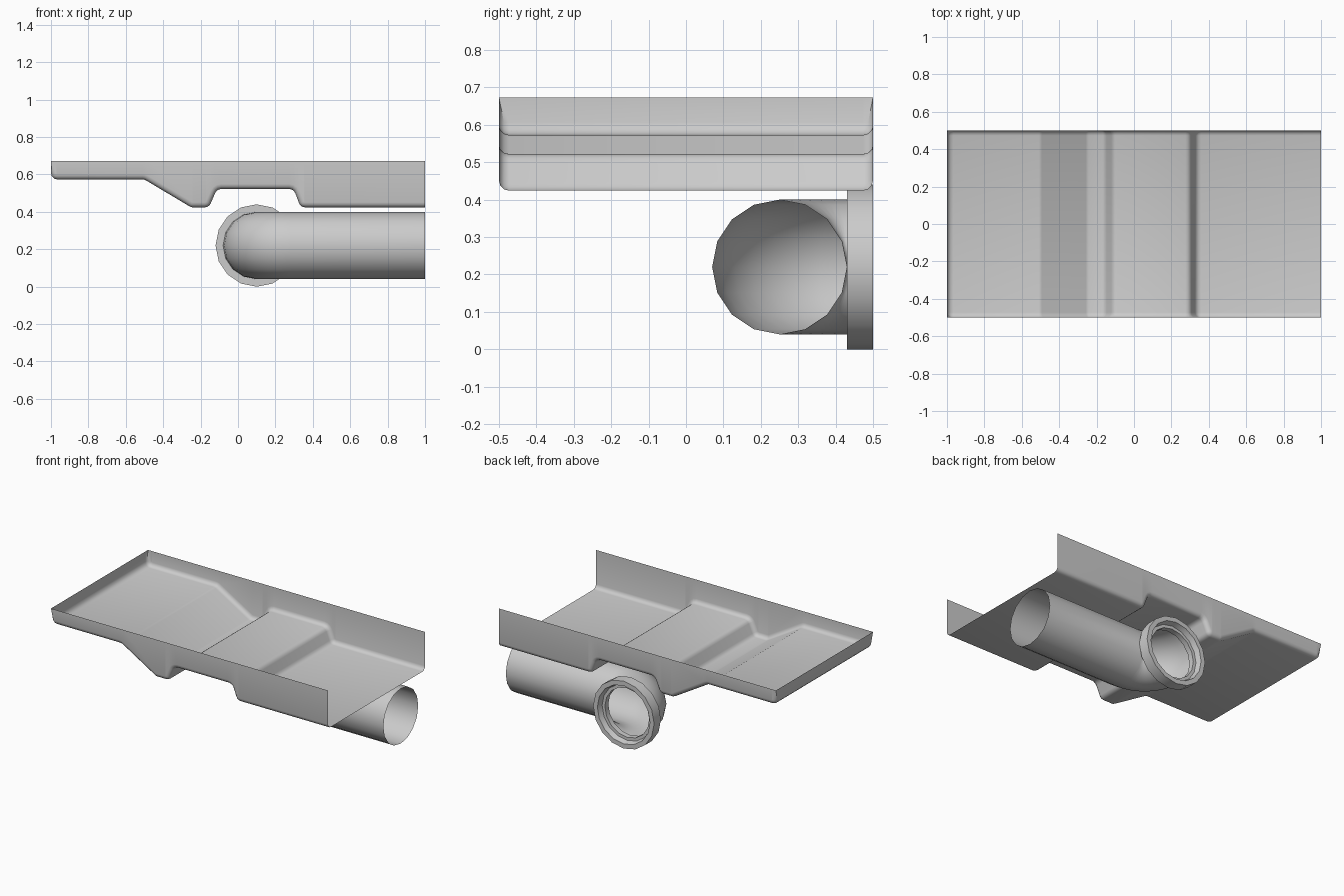
import bpy, bmesh, math
from mathutils import Vector

if "Cube" in bpy.data.objects:
    bpy.data.objects.remove(bpy.data.objects["Cube"])


def loft(name, rows, closed=False, angle=40):
    """Skin a grid of points; closed joins the ends of every row."""
    bm = bmesh.new()
    grid = [[bm.verts.new(p) for p in row] for row in rows]
    n = len(rows[0])
    for a, b in zip(grid, grid[1:]):
        for i in range(n if closed else n - 1):
            j = (i + 1) % n
            bm.faces.new((a[i], a[j], b[j], b[i]))
    bmesh.ops.remove_doubles(bm, verts=bm.verts, dist=1e-5)
    bmesh.ops.recalc_face_normals(bm, faces=bm.faces)
    me = bpy.data.meshes.new(name)
    bm.to_mesh(me)
    bm.free()
    ob = bpy.data.objects.new(name, me)
    bpy.context.collection.objects.link(ob)
    bpy.ops.object.select_all(action='DESELECT')
    bpy.context.view_layer.objects.active = ob
    ob.select_set(True)
    bpy.ops.object.shade_smooth_by_angle(angle=math.radians(angle))
    return ob


def fillet(pts, r, seg=3):
    """Round the corners of an x-z polyline; returns (point, left normal) pairs."""
    pts = [Vector(p) for p in pts]
    left = lambda d: Vector((-d.y, d.x))
    out = [(pts[0], left((pts[1] - pts[0]).normalized()))]
    for a, p, b in zip(pts, pts[1:], pts[2:]):
        d0, d1 = (p - a).normalized(), (b - p).normalized()
        turn = math.atan2(d0.x * d1.y - d0.y * d1.x, d0.dot(d1))
        start = p - d0 * r * math.tan(abs(turn) / 2)
        s = math.copysign(1, turn)
        centre = start + left(d0) * r * s
        for k in range(seg + 1):
            t = turn * k / seg
            d = Vector((d0.x * math.cos(t) - d0.y * math.sin(t),
                        d0.x * math.sin(t) + d0.y * math.cos(t)))
            out.append((centre - left(d) * r * s, left(d)))
    out.append((pts[-1], left((pts[-1] - pts[-2]).normalized())))
    return out


# Tray: stepped floor with rounded edges, two side walls and one end wall
TOP, R, STEPS = 0.673, 0.027, 3
profile = fillet([(-1, TOP), (-1, 0.573), (-0.5, 0.573), (-0.25, 0.424),
                  (-0.155, 0.424), (-0.113, 0.522), (0.298, 0.522),
                  (0.335, 0.424), (1, 0.424)], 0.034)
rows = []
for i, (p, n) in enumerate(profile):
    half = []
    for k in range(STEPS + 1):
        t = math.pi / 2 * k / STEPS
        q = p + n * R * (1 - math.cos(t))
        y = 0.5 - R + R * math.sin(t)
        if i == 0 and k > 0:      # top corners stay square
            q, y = Vector((-1, TOP)), 0.5
        half.append((q.x, y, q.y))
    half.append((half[-1][0], 0.5, TOP))
    rows.append([(x, -y, z) for x, y, z in reversed(half)] + half)
loft("tray", rows)

# Elbow pipe: straight run along x, then a tight bend towards the back
SIDES, PR, CX, CY, CZ = 16, 0.18, 0.1, 0.25, 0.22


def ring(centre, out, r):
    """Upright circle whose horizontal axis is the vector out."""
    return [Vector(centre) + Vector(out) * r * math.sin(2 * math.pi * i / SIDES)
            + Vector((0, 0, r * math.cos(2 * math.pi * i / SIDES)))
            for i in range(SIDES)]


rings = [ring((1, CY, CZ), (0, -1, 0), PR)]
for k in range(9):
    t = math.pi / 2 * k / 8
    o = Vector((-math.sin(t), -math.cos(t), 0))
    rings.append(ring(Vector((CX + PR, CY + PR, CZ)) + o * PR, o, PR))
loft("elbow_pipe", rings, closed=True, angle=50)

# Flange collar with a stepped socket
section = [(0.43, 0.165), (0.43, 0.22), (0.5, 0.22), (0.5, 0.19),
           (0.465, 0.18), (0.465, 0.16), (0.43, 0.16)]
loft("flange", [ring((CX, y, CZ), (-1, 0, 0), r) for y, r in section],
     closed=True, angle=30)
